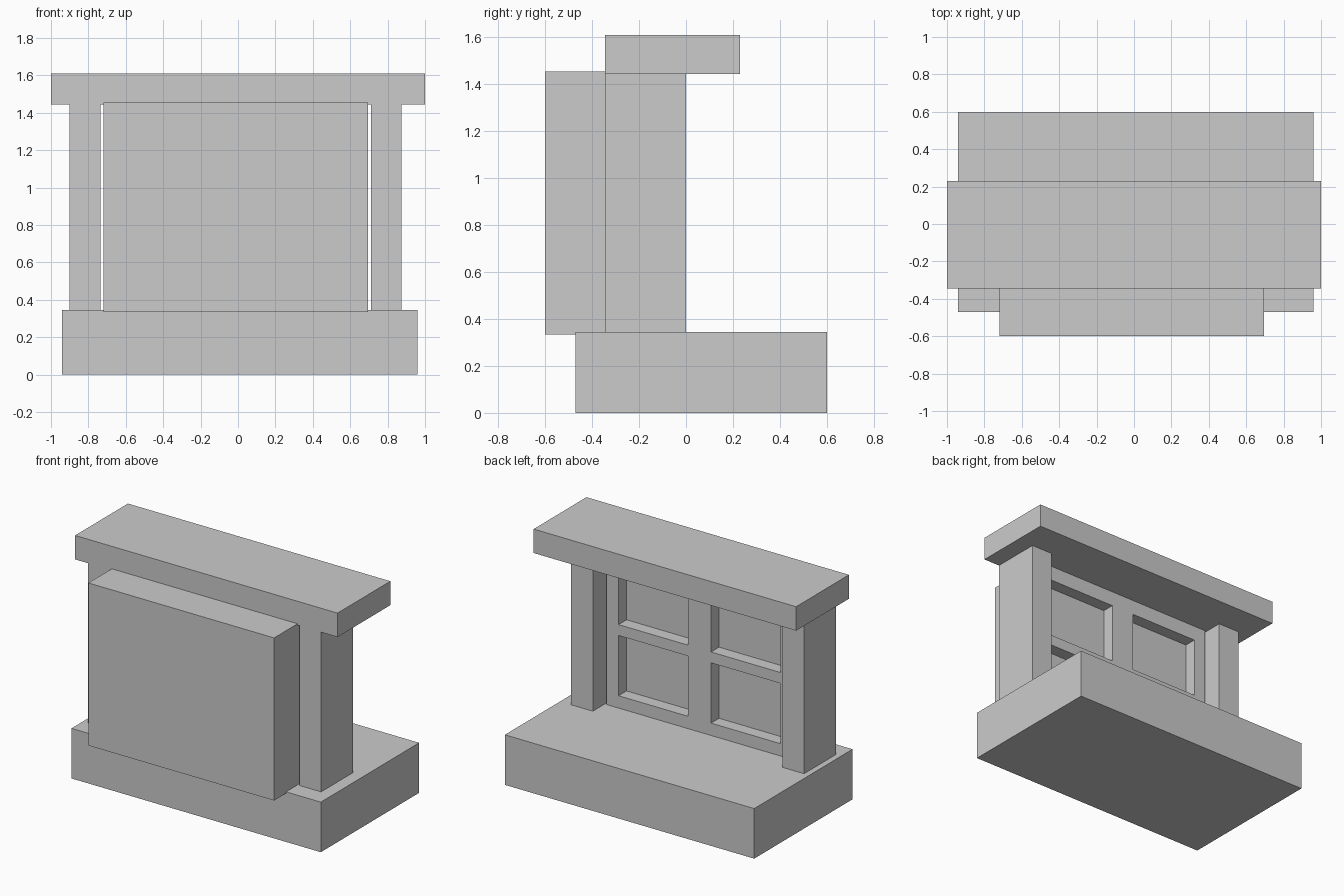
import bpy, bmesh
from mathutils import Vector

if "Cube" in bpy.data.objects:
    bpy.data.objects.remove(bpy.data.objects["Cube"])


def finish(name, bm):
    bmesh.ops.recalc_face_normals(bm, faces=bm.faces)
    mesh = bpy.data.meshes.new(name)
    bm.to_mesh(mesh)
    bm.free()
    obj = bpy.data.objects.new(name, mesh)
    bpy.context.collection.objects.link(obj)
    return obj


def box(name, x, y, z):
    """Box from (min, max) ranges on each axis."""
    bm = bmesh.new()
    bmesh.ops.create_cube(bm, size=1)
    lo, hi = Vector((x[0], y[0], z[0])), Vector((x[1], y[1], z[1]))
    for v in bm.verts:
        v.co = (lo + hi) / 2 + v.co * (hi - lo)
    return finish(name, bm)


def window_panel(name, xs, zs, front, back, recess):
    """Solid slab whose back has a recessed pane in every odd grid cell."""
    bm = bmesh.new()
    grid = [[bm.verts.new((x, back, z)) for z in zs] for x in xs]
    faces, panes = [], []
    for i in range(len(xs) - 1):
        for j in range(len(zs) - 1):
            f = bm.faces.new((grid[i][j], grid[i][j + 1],
                              grid[i + 1][j + 1], grid[i + 1][j]))
            faces.append(f)
            if i % 2 and j % 2:
                panes.append(f)
    # sink the panes into the slab
    sunk = bmesh.ops.extrude_discrete_faces(bm, faces=panes)["faces"]
    for f in sunk:
        for v in f.verts:
            v.co.y -= recess
    # close the outer sides and the plain front
    rim = [e for e in bm.edges if e.is_boundary]
    ext = bmesh.ops.extrude_edge_only(bm, edges=rim)["geom"]
    for v in ext:
        if isinstance(v, bmesh.types.BMVert):
            v.co.y = front
    bmesh.ops.holes_fill(bm, edges=[e for e in bm.edges if e.is_boundary], sides=0)
    return finish(name, bm)


# base plinth and top lintel
box("base", (-0.94, 0.96), (-0.47, 0.60), (0, 0.345))
box("lintel", (-1.0, 1.0), (-0.345, 0.23), (1.445, 1.61))

# side posts
for side, x in (("left", (-0.90, -0.735)), ("right", (0.71, 0.875))):
    box(side + "_post", x, (-0.345, 0), (0.345, 1.445))

# slab with four recessed panes on the back
window_panel("window_panel",
             xs=(-0.72, -0.63, -0.10, 0.077, 0.605, 0.695),
             zs=(0.335, 0.43, 0.845, 0.92, 1.34, 1.455),
             front=-0.60, back=-0.13, recess=0.087)
